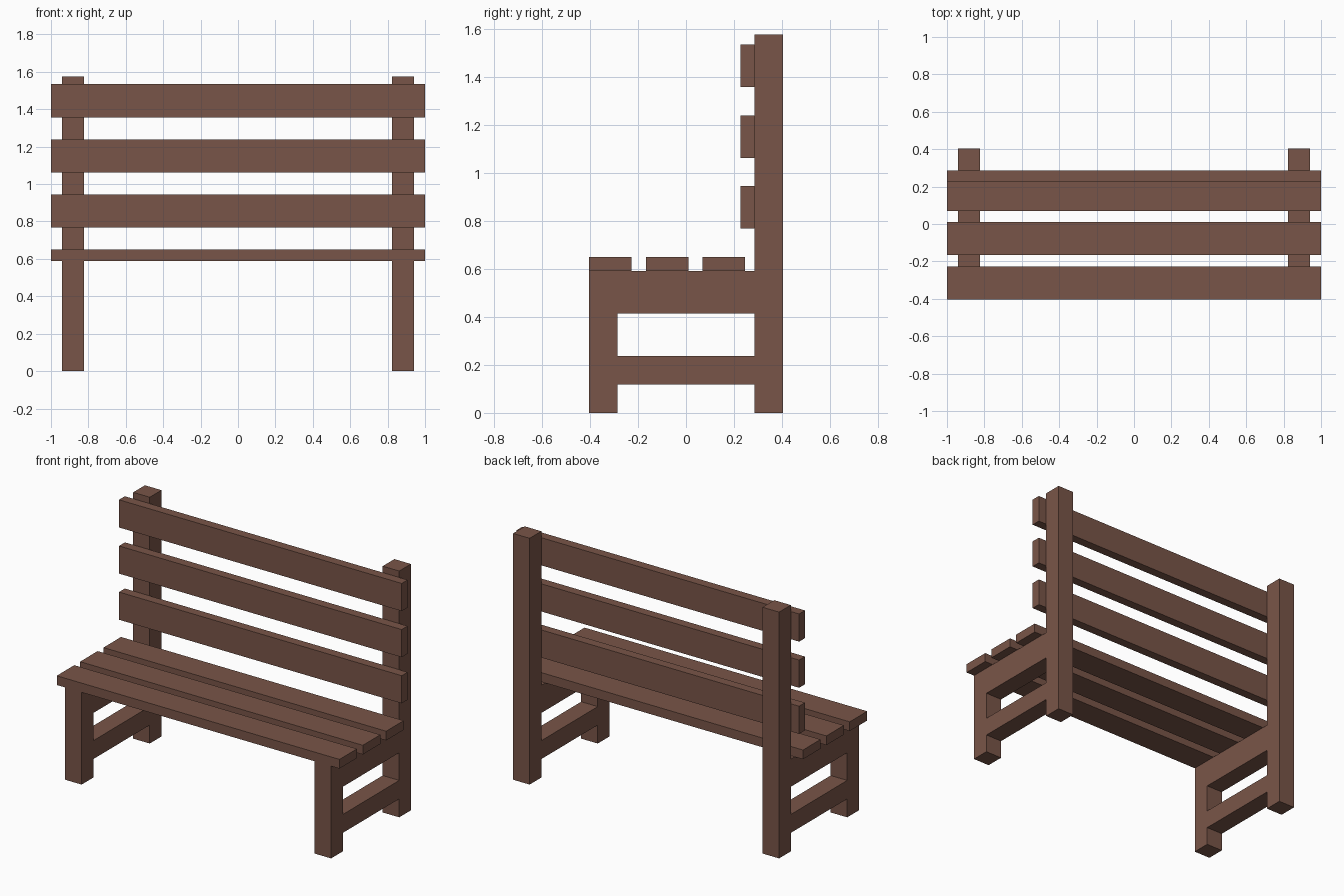
import bpy

if "Cube" in bpy.data.objects:
    bpy.data.objects.remove(bpy.data.objects["Cube"])

wood = bpy.data.materials.new("brown_wood")
wood.diffuse_color = (0.191, 0.091, 0.065, 1)
wood.use_nodes = True
wood.node_tree.nodes["Principled BSDF"].inputs["Base Color"].default_value = wood.diffuse_color


def box(name, x, y, z):
    """Box from (min, max) ranges on each axis."""
    corners = [(a, b, c) for a in x for b in y for c in z]
    faces = [(0, 1, 3, 2), (4, 6, 7, 5), (0, 4, 5, 1),
             (2, 3, 7, 6), (0, 2, 6, 4), (1, 5, 7, 3)]
    mesh = bpy.data.meshes.new(name)
    mesh.from_pydata(corners, [], faces)
    mesh.materials.append(wood)
    obj = bpy.data.objects.new(name, mesh)
    bpy.context.collection.objects.link(obj)
    return obj


U = 0.059              # slat thickness; the bench is built on this module
DEPTH = 0.403          # half depth
LEG = 2 * U            # post thickness
SLAT = 3 * U           # slat width
SEAT = 10 * U          # top of the seat rails
BACK = DEPTH - LEG     # front face of the back posts

# Side frames: front leg, back post and two flush rails
for side, x in (("left", (-0.941, -0.824)), ("right", (0.824, 0.941))):
    box(side + "_front_leg", x, (-DEPTH, -BACK), (0, SEAT))
    box(side + "_back_post", x, (BACK, DEPTH), (0, 1.575))
    box(side + "_seat_rail", x, (-BACK, BACK), (SEAT - SLAT, SEAT))
    box(side + "_lower_rail", x, (-BACK, BACK), (LEG, 2 * LEG))

# Seat and backrest slats
for i in range(3):
    y = -DEPTH + i * 4 * U
    box(f"seat_slat_{i + 1}", (-1, 1), (y, y + SLAT), (SEAT, SEAT + U))
    z = 0.767 + i * 5 * U
    box(f"back_slat_{i + 1}", (-1, 1), (BACK - U, BACK), (z, z + SLAT))
